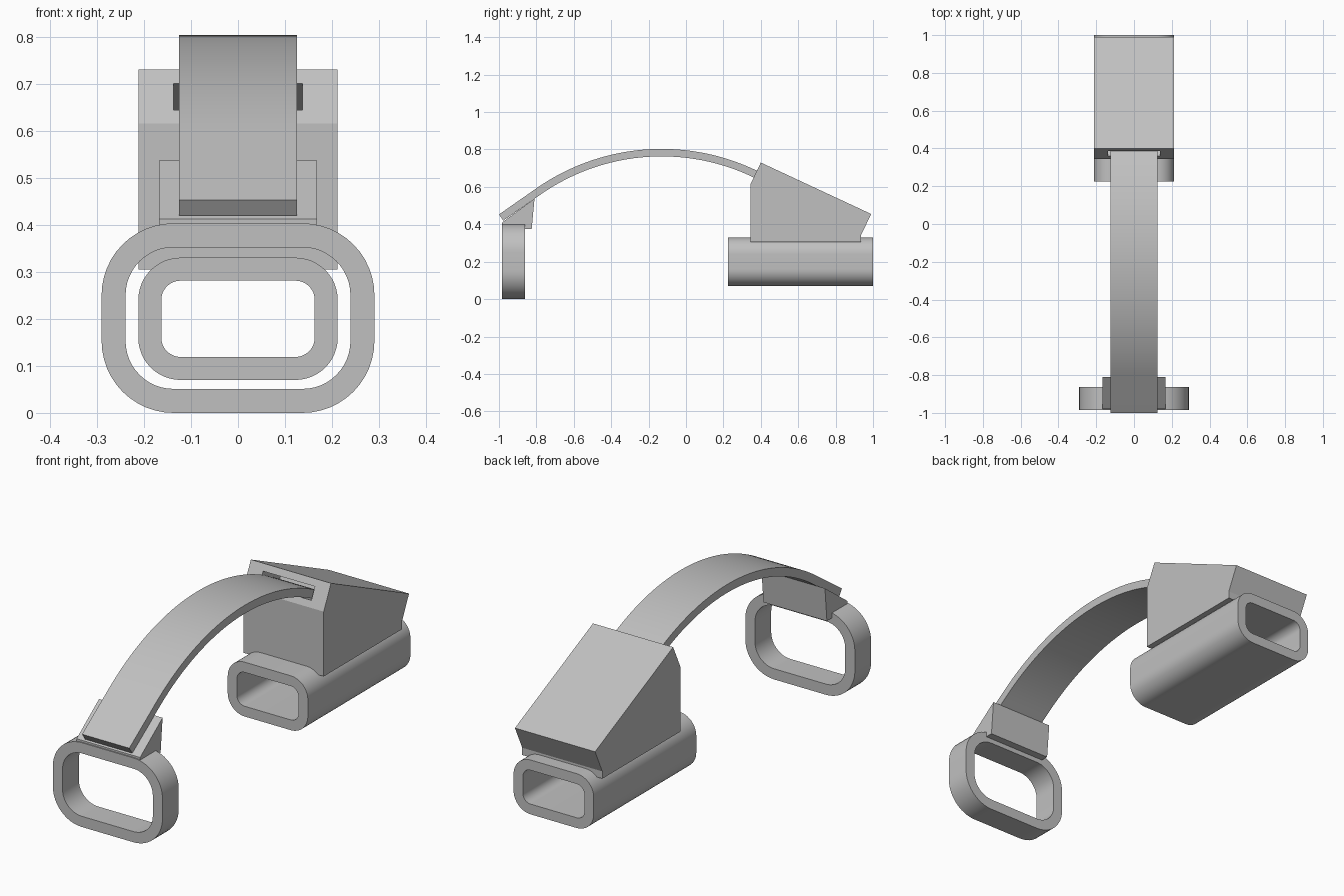
import bpy, bmesh
from math import sin, cos, pi, asin, sqrt, radians
from mathutils import Vector

cube = bpy.data.objects.get("Cube")
if cube:
    bpy.data.objects.remove(cube, do_unlink=True)

grey = bpy.data.materials.new("light grey")
grey.use_nodes = True
colour = (0.53, 0.53, 0.53, 1)
grey.diffuse_color = colour
grey.node_tree.nodes["Principled BSDF"].inputs["Base Color"].default_value = colour


def finish(name, bm, smooth=False):
    bmesh.ops.recalc_face_normals(bm, faces=bm.faces)
    mesh = bpy.data.meshes.new(name)
    bm.to_mesh(mesh)
    bm.free()
    mesh.materials.append(grey)
    obj = bpy.data.objects.new(name, mesh)
    bpy.context.collection.objects.link(obj)
    bpy.ops.object.select_all(action="DESELECT")
    obj.select_set(True)
    bpy.context.view_layer.objects.active = obj
    if smooth:
        bpy.ops.object.shade_smooth_by_angle(angle=radians(30))
    return obj


def prism(name, profile, half_width, smooth=False):
    """Extrude a (y, z) profile symmetrically along x."""
    bm = bmesh.new()
    sides = [[bm.verts.new((x, y, z)) for y, z in profile]
             for x in (-half_width, half_width)]
    for side in sides:
        bm.faces.new(side)
    n = len(profile)
    for i in range(n):
        j = (i + 1) % n
        bm.faces.new((sides[0][i], sides[0][j], sides[1][j], sides[1][i]))
    return finish(name, bm, smooth)


def rounded_rect(half_w, z0, z1, r, steps=12):
    corners = [(half_w - r, z1 - r), (r - half_w, z1 - r),
               (r - half_w, z0 + r), (half_w - r, z0 + r)]
    return [(cx + r * cos((k + s / steps) * pi / 2),
             cz + r * sin((k + s / steps) * pi / 2))
            for k, (cx, cz) in enumerate(corners) for s in range(steps + 1)]


def tube(name, half_w, z0, z1, r, wall, y0, y1):
    """Hollow rounded-rectangle sleeve running along y."""
    outer = rounded_rect(half_w, z0, z1, r)
    inner = rounded_rect(half_w - wall, z0 + wall, z1 - wall, r - wall)
    bm = bmesh.new()
    loops = [[bm.verts.new((x, y, z)) for x, z in outline]
             for outline, y in ((outer, y0), (outer, y1), (inner, y1), (inner, y0))]
    n = len(outer)
    for a in range(4):
        p, q = loops[a], loops[(a + 1) % 4]
        for i in range(n):
            j = (i + 1) % n
            bm.faces.new((p[i], p[j], q[j], q[i]))
    return finish(name, bm, True)


# Front ring and rear sleeve
tube("front_ring", 0.29, 0, 0.403, 0.153, 0.051, -0.985, -0.862)
tube("rear_sleeve", 0.212, 0.07, 0.33, 0.09, 0.049, 0.225, 1.0)

# Arched strap with a straight front end
radius, thick, cy, cz = 1.17, 0.04, -0.13, -0.367
a0, a1, steps = asin(-0.67 / radius), asin(0.58 / radius), 40
angles = [a0 + (a1 - a0) * i / steps for i in range(steps + 1)]


def arc(r):
    pts = [(cy + r * sin(a), cz + r * cos(a)) for a in angles]
    run = 0.2 / cos(a0)
    y, z = pts[0]
    return [(y - run * cos(a0), z + run * sin(a0))] + pts


prism("strap", arc(radius) + arc(radius - thick)[::-1], 0.125, True)

# Wedge joining the strap to the front ring
prism("front_wedge", [(-0.98, 0.38), (-0.98, 0.412), (-0.81, 0.537),
                      (-0.825, 0.375), (-0.97, 0.375)], 0.168)

# Rear block with a slanted top
block = prism("rear_block", [(0.345, 0.305), (0.345, 0.615), (0.40, 0.73),
                             (0.99, 0.455), (0.935, 0.34), (0.935, 0.305)], 0.212)

# Slot in the block that receives the strap
along = Vector((0.055, 0.115)).normalized()
inward = Vector((along.y, -along.x))
mid = Vector((0.372, 0.672))
slot = [tuple(mid + along * u + inward * v)
        for u, v in ((-0.031, -0.05), (0.031, -0.05), (0.031, 0.15), (-0.031, 0.15))]
cutter = prism("slot_cutter", slot, 0.137)
cutter.hide_render = True
cut = block.modifiers.new("slot", "BOOLEAN")
cut.operation = "DIFFERENCE"
cut.solver = "EXACT"
cut.object = cutter
bpy.context.view_layer.objects.active = block
bpy.ops.object.modifier_apply(modifier=cut.name)
bpy.data.objects.remove(cutter, do_unlink=True)
